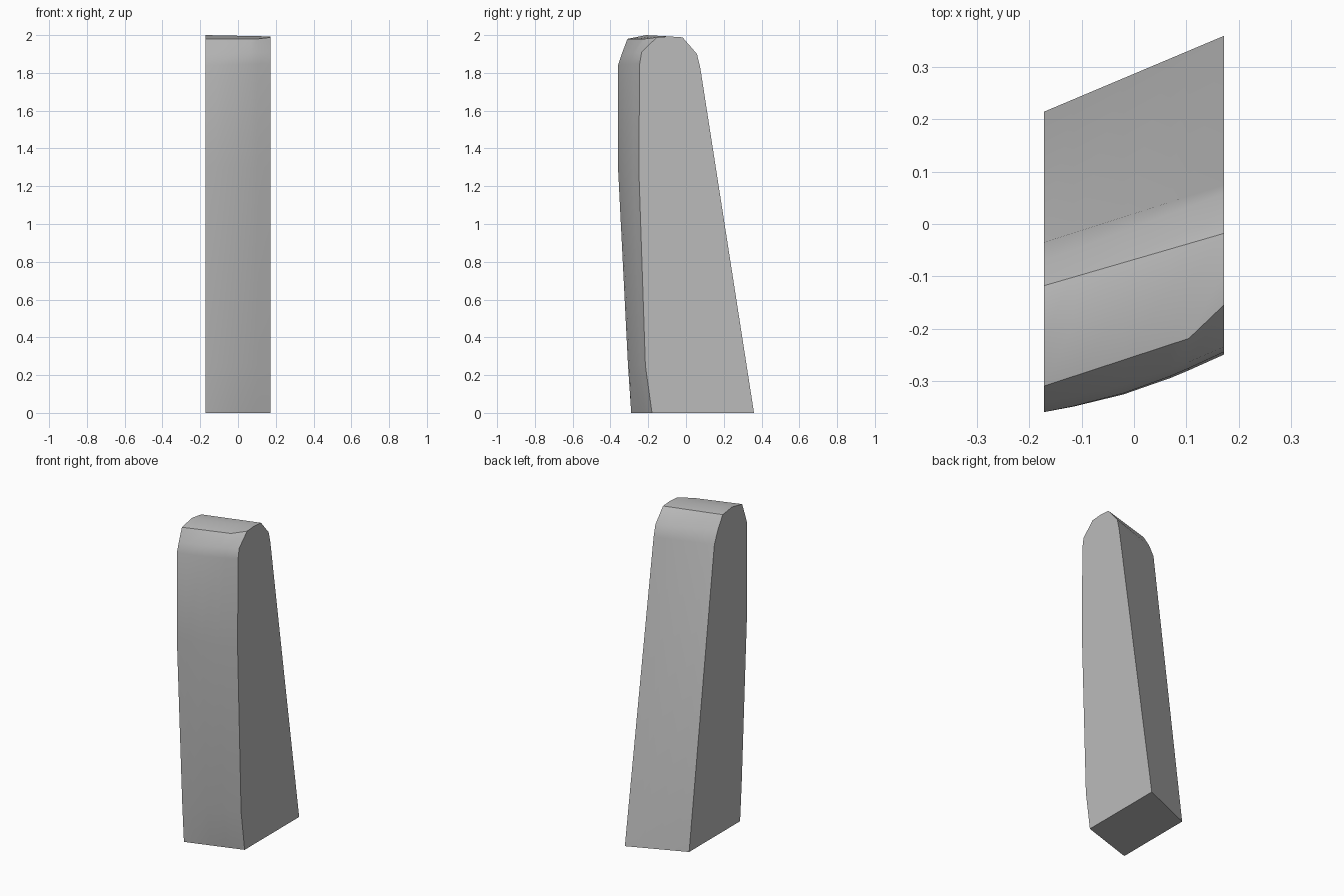
import bpy
import bmesh
import math

cube = bpy.data.objects.get("Cube")
if cube:
    bpy.data.objects.remove(cube, do_unlink=True)

HALF = 0.172
# Side outlines (y, z), from the bottom front over the top to the bottom back
LEFT = [(-0.18, 0), (-0.215, 0.25), (-0.25, 1.3), (-0.245, 1.85), (-0.235, 1.91),
        (-0.197, 1.98), (-0.09, 1.993), (-0.018, 1.988), (0.058, 1.9), (0.075, 1.83), (0.36, 0)]
RIGHT = [(-0.29, 0), (-0.307, 0.25), (-0.36, 1.3), (-0.36, 1.84), (-0.34, 1.9),
         (-0.31, 1.98), (-0.21, 2.0), (-0.118, 1.987), (-0.07, 1.91), (-0.035, 1.83), (0.215, 0)]
STATIONS = [-HALF, -0.115, -0.02, 0.07, 0.105, HALF]
RIDGE = 5


def outline(x):
    """Blend the two side outlines, with a slight bulge across the front."""
    t = (x + HALF) / (2 * HALF)
    points = []
    for i, ((ry, rz), (ly, lz)) in enumerate(zip(RIGHT, LEFT)):
        y, z = ry + (ly - ry) * t, rz + (lz - rz) * t
        if 0 < i < RIDGE:
            y -= 0.015 * math.sin(math.pi * t)
        points.append((x, y, z))
    return points


# Post lofted through the outlines
rows = [outline(x) for x in STATIONS]
rows[-1][RIDGE] = (HALF, -0.155, 1.988)     # ridge turns back at the left corner

bm = bmesh.new()
grid = [[bm.verts.new(p) for p in row] for row in rows]
count = len(LEFT)
for a, b in zip(grid, grid[1:]):
    for i in range(count - 1):
        bm.faces.new((a[i], b[i], b[i + 1], a[i + 1]))
bm.faces.new(grid[0])
bm.faces.new(grid[-1])
# Base
bm.faces.new([r[0] for r in grid] + [r[-1] for r in reversed(grid)])
bmesh.ops.recalc_face_normals(bm, faces=bm.faces)

mesh = bpy.data.meshes.new("tapered_post")
bm.to_mesh(mesh)
bm.free()
post = bpy.data.objects.new("tapered_post", mesh)
bpy.context.collection.objects.link(post)

# Plain grey
grey = bpy.data.materials.new("plain_grey")
grey.use_nodes = True
colour = (0.5, 0.5, 0.5, 1)
grey.diffuse_color = colour
grey.node_tree.nodes["Principled BSDF"].inputs["Base Color"].default_value = colour
mesh.materials.append(grey)

# Smooth sides with sharp ridges
bpy.ops.object.select_all(action="DESELECT")
post.select_set(True)
bpy.context.view_layer.objects.active = post
bpy.ops.object.shade_smooth_by_angle(angle=math.radians(35))
